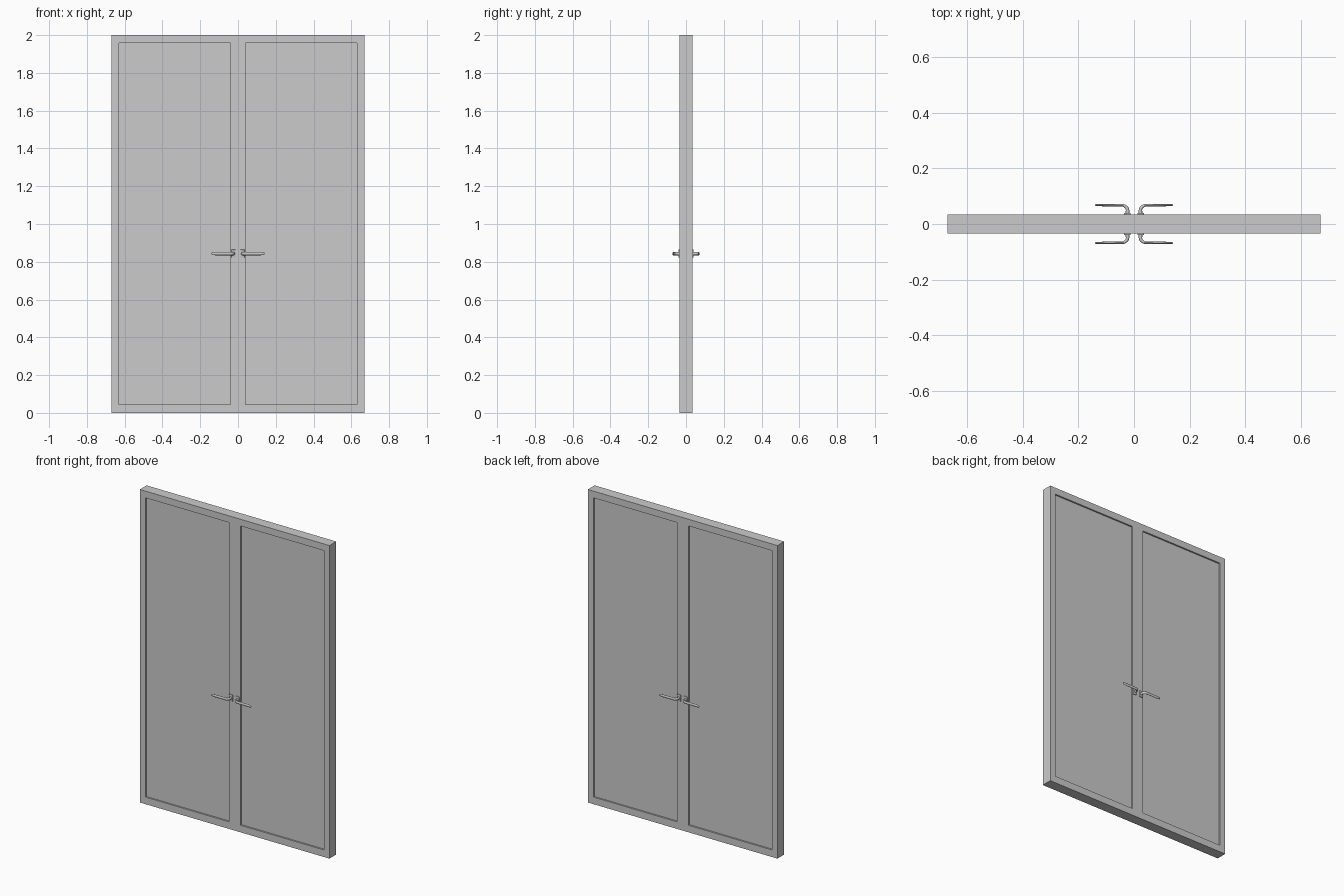
import bpy, bmesh, math
from mathutils import Vector

if "Cube" in bpy.data.objects:
    bpy.data.objects.remove(bpy.data.objects["Cube"])

XS = [-0.67, -0.63, -0.04, 0.04, 0.63, 0.67]
ZS = [0.0, 0.045, 1.957, 2.0]
HALF = 0.034      # half door thickness
RECESS = 0.010    # panel set-back on both sides
HANDLE_Z = 0.843


def finish(bm, name):
    bmesh.ops.recalc_face_normals(bm, faces=bm.faces)
    me = bpy.data.meshes.new(name)
    bm.to_mesh(me)
    bm.free()
    ob = bpy.data.objects.new(name, me)
    bpy.context.collection.objects.link(ob)
    return ob


def box(name, lo, hi, bevel=0.0):
    bm = bmesh.new()
    bmesh.ops.create_cube(bm, size=1)
    lo, hi = Vector(lo), Vector(hi)
    for v in bm.verts:
        v.co = (lo + hi) / 2 + v.co * (hi - lo)
    if bevel:
        bmesh.ops.bevel(bm, geom=bm.edges[:], offset=bevel, segments=2,
                        profile=0.5, affect='EDGES')
    return finish(bm, name)


def mirror_xy(ob):
    bpy.context.view_layer.objects.active = ob
    m = ob.modifiers.new("mirror", 'MIRROR')
    m.use_axis = (True, True, False)


def smooth(ob):
    bpy.ops.object.select_all(action='DESELECT')
    ob.select_set(True)
    bpy.context.view_layer.objects.active = ob
    bpy.ops.object.shade_smooth_by_angle(angle=math.radians(40))


# Frame with central post and two openings
bm = bmesh.new()
grid = [[bm.verts.new((x, -HALF, z)) for z in ZS] for x in XS]
for i in range(len(XS) - 1):
    for j in range(len(ZS) - 1):
        if not (i in (1, 3) and j == 1):
            bm.faces.new((grid[i][j], grid[i + 1][j],
                          grid[i + 1][j + 1], grid[i][j + 1]))
ext = bmesh.ops.extrude_face_region(bm, geom=bm.faces[:], use_keep_orig=True)
bmesh.ops.translate(bm, vec=(0, 2 * HALF, 0),
                    verts=[g for g in ext['geom'] if isinstance(g, bmesh.types.BMVert)])
bmesh.ops.dissolve_limit(bm, angle_limit=0.001, verts=bm.verts[:], edges=bm.edges[:])
finish(bm, "door_frame")

# Recessed door panels
d = HALF - RECESS
box("left_panel", (XS[1], -d, ZS[1]), (XS[2], d, ZS[2]))
box("right_panel", (XS[3], -d, ZS[1]), (XS[4], d, ZS[2]))

# Handle plates, one on each leaf and side
plate = box("handle_plates", (0.012, -HALF - 0.006, HANDLE_Z - 0.021),
            (0.036, -HALF + 0.001, HANDLE_Z + 0.021), 0.002)
mirror_xy(plate)
smooth(plate)

# Lever handles: an oval section swept round a bend, tapering at the tip
# rings are (x, y, half thickness, half height)
path = [(0.023, -HALF, 0.0075, 0.0085), (0.023, -0.048, 0.0065, 0.0085)]
for k in range(1, 7):
    a = math.radians(90 * k / 6)
    path.append((0.043 - 0.020 * math.cos(a), -0.048 - 0.019 * math.sin(a),
                 0.0065 - 0.002 * k / 6, 0.0085))
path += [(0.120, -0.068, 0.0042, 0.0085), (0.136, -0.068, 0.0035, 0.0075),
         (0.140, -0.068, 0.002, 0.005)]
SIDES = 16
bm = bmesh.new()
rings = []
for i, (x, y, t, h) in enumerate(path):
    p, q = path[max(i - 1, 0)], path[min(i + 1, len(path) - 1)]
    tan = Vector((q[0] - p[0], q[1] - p[1], 0)).normalized()
    side = Vector((-tan.y, tan.x, 0))
    ring = []
    for s in range(SIDES):
        a = 2 * math.pi * s / SIDES
        ring.append(bm.verts.new(Vector((x, y, HANDLE_Z)) + side * t * math.cos(a)
                                 + Vector((0, 0, h * math.sin(a)))))
    rings.append(ring)
for r0, r1 in zip(rings, rings[1:]):
    for s in range(SIDES):
        n = (s + 1) % SIDES
        bm.faces.new((r0[s], r0[n], r1[n], r1[s]))
bm.faces.new(rings[0])
bm.faces.new(rings[-1])
lever = finish(bm, "lever_handles")
mirror_xy(lever)
smooth(lever)
